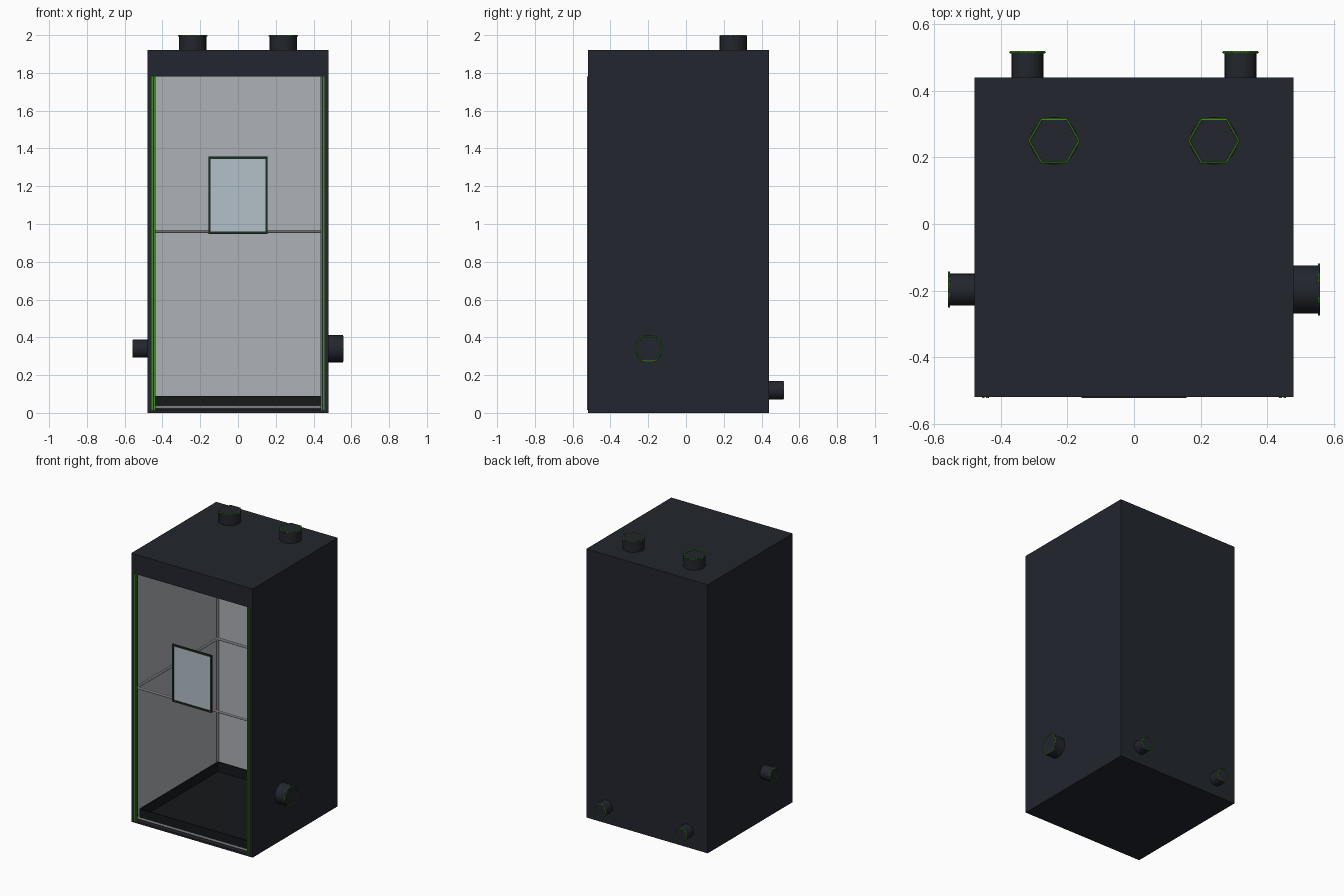
import bpy
from math import radians
from mathutils import Vector, Euler

if "Cube" in bpy.data.objects:
    bpy.data.objects.remove(bpy.data.objects["Cube"])


def mat(name, rgb):
    m = bpy.data.materials.new(name)
    m.diffuse_color = (*rgb, 1)
    m.use_nodes = True
    m.node_tree.nodes["Principled BSDF"].inputs["Base Color"].default_value = m.diffuse_color
    return m


FABRIC = mat("dark_fabric", (0.016, 0.019, 0.026))
LINING = mat("silver_lining", (0.42, 0.44, 0.47))
GREEN = mat("green_trim", (0.05, 0.27, 0.012))
TRAY = mat("black_tray", (0.008, 0.009, 0.010))
POLE = mat("pole_metal", (0.72, 0.72, 0.74))
GLASS = mat("window_film", (0.45, 0.53, 0.58))
FRAME = mat("window_trim", (0.012, 0.028, 0.014))


def box(name, x, y, z, material):
    bpy.ops.mesh.primitive_cube_add(size=1, location=[sum(r) / 2 for r in (x, y, z)])
    o = bpy.context.object
    o.name = name
    o.scale = [r[1] - r[0] for r in (x, y, z)]
    bpy.ops.object.transform_apply(location=False, rotation=False)
    o.data.materials.append(material)
    return o


def cylinder(name, loc, rot, radius, depth, sides, material):
    bpy.ops.mesh.primitive_cylinder_add(vertices=sides, radius=radius, depth=depth,
                                        location=loc, rotation=rot)
    o = bpy.context.object
    o.name = name
    o.data.materials.append(material)
    bpy.ops.object.shade_smooth_by_angle()


def rod(name, a, b):
    a, b = Vector(a), Vector(b)
    cylinder(name, (a + b) / 2, (b - a).to_track_quat('Z', 'Y').to_euler(),
             0.008, (b - a).length, 8, POLE)


def port(name, base, rot, radius):
    # fabric sleeve with a six-sided green draw cord at its mouth
    r = Euler([radians(a) for a in rot])
    axis = Vector((0, 0, 1))
    axis.rotate(r)
    base = Vector(base)
    cylinder(name + "_sleeve", base + axis * 0.0385, r, radius, 0.077, 24, FABRIC)
    bpy.ops.mesh.primitive_torus_add(major_segments=6, minor_segments=6,
                                     major_radius=radius + 0.003, minor_radius=0.004,
                                     location=base + axis * 0.076, rotation=r)
    bpy.context.object.name = name + "_cord"
    bpy.context.object.data.materials.append(GREEN)


X, Y0, Y1, H, T = 0.48, -0.52, 0.44, 1.92, 0.014

# fabric shell, open at the front below the header
box("back_wall", (-X, X), (Y1 - T, Y1), (0, H), FABRIC)
box("roof", (-X, X), (Y0, Y1 - T), (H - T, H), FABRIC)
box("floor", (-X, X), (Y0, Y1 - T), (0, T), FABRIC)
box("front_header", (-X + T, X - T), (Y0, Y0 + T), (1.78, H - T), FABRIC)

# silver lining on the inside
box("back_lining", (-X + T, X - T), (Y1 - T - 0.004, Y1 - T), (T, H - T), LINING)
box("roof_lining", (-X + T, X - T), (Y0 + T, Y1 - T), (H - T - 0.004, H - T), LINING)
box("header_lining", (-X + T, X - T), (Y0 + T, Y0 + T + 0.004), (1.78, H - T), LINING)

# side walls, zips and linings, one of each per side
for side, s in (("left", -1), ("right", 1)):
    def span(a, b):
        return tuple(sorted((s * a, s * b)))
    box(side + "_wall", span(X - T, X), (Y0, Y1 - T), (T, H - T), FABRIC)
    box(side + "_lining", span(X - T - 0.004, X - T), (Y0 + T, Y1 - T), (T, H - T), LINING)
    box(side + "_zip_tape", span(0.436, 0.466), (Y0 + 0.002, Y0 + 0.006), (T, 1.78), FABRIC)
    for i, x in enumerate((0.440, 0.453)):
        box(f"{side}_zip_{i}", span(x - 0.004, x + 0.004), (Y0 - 0.003, Y0 + 0.002),
            (0.015, 1.78), GREEN)

# pole frame: four uprights with rings low, middle and high
corners = [(-0.45, -0.5), (0.45, -0.5), (0.45, 0.412), (-0.45, 0.412)]
for i, c in enumerate(corners):
    rod("upright_pole", (*c, T), (*c, 1.89))
    n = corners[(i + 1) % 4]
    for z in (0.03, 0.96, 1.89):
        rod("cross_pole", (*c, z), (*n, z))

# spill tray
tx, ta, tb = 0.44, -0.485, 0.4
box("tray_base", (-tx, tx), (ta, tb), (T, 0.022), TRAY)
box("tray_front", (-tx, tx), (ta, ta + 0.006), (0.022, 0.09), TRAY)
box("tray_back", (-tx, tx), (tb - 0.006, tb), (0.022, 0.09), TRAY)
for s in (-1, 1):
    box("tray_side", tuple(sorted((s * tx, s * (tx - 0.006)))),
        (ta + 0.006, tb - 0.006), (0.022, 0.09), TRAY)

# viewing window with trim
box("window_film", (-0.145, 0.145), (-0.518, -0.514), (0.96, 1.345), GLASS)
for s in (-1, 1):
    box("window_trim_side", tuple(sorted((s * 0.145, s * 0.157))),
        (-0.523, -0.511), (0.948, 1.357), FRAME)
for z in (0.948, 1.345):
    box("window_trim_bar", (-0.145, 0.145), (-0.523, -0.511), (z, z + 0.012), FRAME)

# duct ports
for s in (-1, 1):
    port("roof_port", (s * 0.24, 0.25, H), (0, 0, 0), 0.072)
    port("back_port", (s * 0.32, Y1, 0.12), (-90, 0, 0), 0.048)
port("right_port", (X, -0.197, 0.34), (90, 0, 90), 0.072)
port("left_port", (-X, -0.197, 0.34), (90, 0, -90), 0.048)
